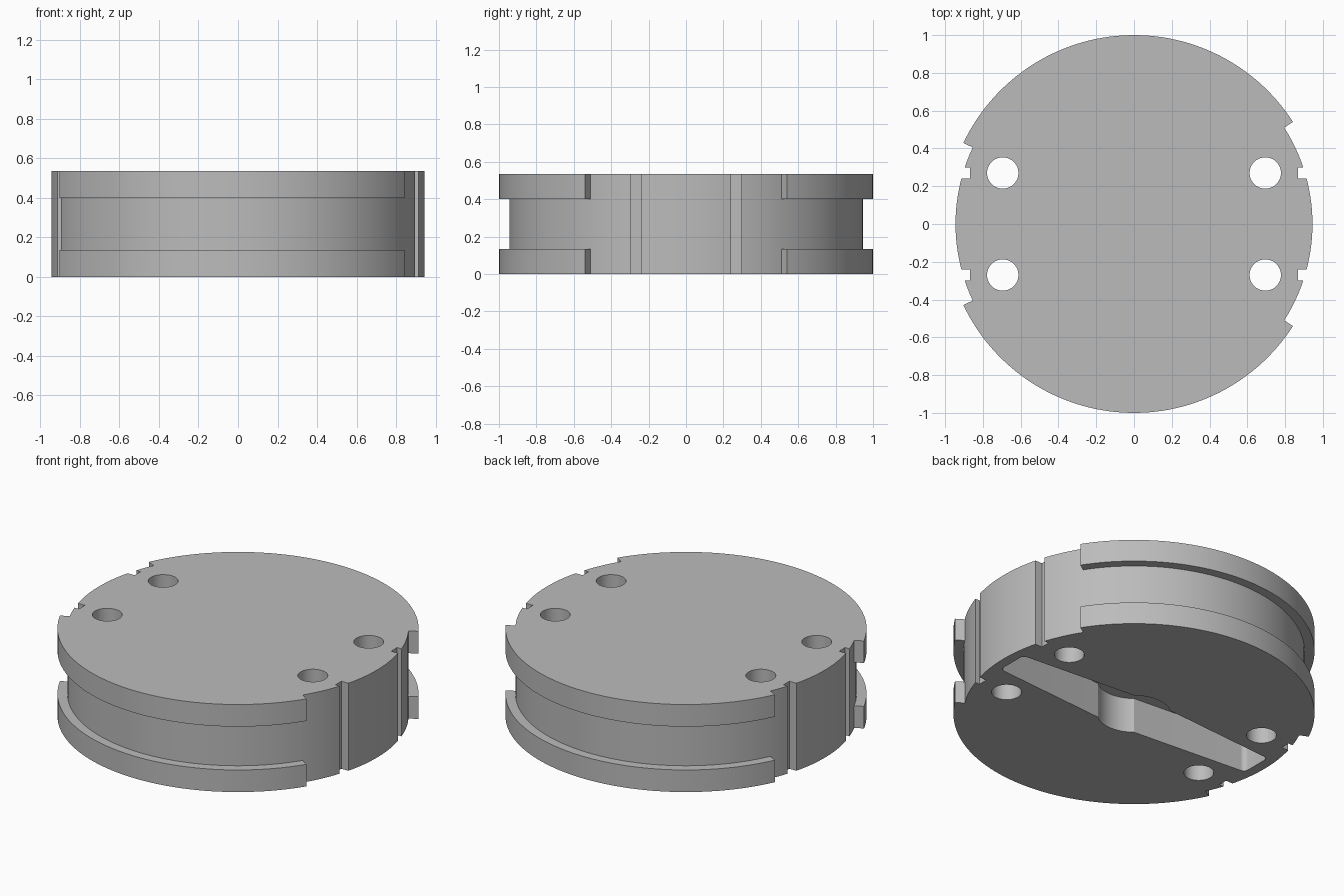
import bpy, bmesh
from math import radians, cos, sin, pi, sqrt, atan2

if "Cube" in bpy.data.objects:
    bpy.data.objects.remove(bpy.data.objects["Cube"], do_unlink=True)

HEIGHT, FLANGE = 0.535, 0.135
CORE_R, RIM_R = 0.945, 1.0
OVER = 0.1  # how far cutters reach past the body

grey = bpy.data.materials.new("plain grey")
grey.use_nodes = True
grey.diffuse_color = (0.5, 0.5, 0.5, 1)
grey.node_tree.nodes["Principled BSDF"].inputs["Base Color"].default_value = (0.5, 0.5, 0.5, 1)


def arc(r, start, end, steps, cx=0, cy=0):
    """Points along an arc, angles in radians."""
    angles = [start + (end - start) * i / steps for i in range(steps + 1)]
    return [(cx + r * cos(a), cy + r * sin(a)) for a in angles]


def circle(r, steps, cx=0, cy=0):
    return arc(r, 0, 2 * pi, steps, cx, cy)[:-1]


def box(x0, x1, y0, y1):
    return [(x0, y0), (x1, y0), (x1, y1), (x0, y1)]


def prisms(name, parts):
    """One object made of upright prisms, each (outline, bottom, top)."""
    bm = bmesh.new()
    for outline, z0, z1 in parts:
        low = [bm.verts.new((x, y, z0)) for x, y in outline]
        high = [bm.verts.new((x, y, z1)) for x, y in outline]
        bm.faces.new(low[::-1])
        bm.faces.new(high)
        for i in range(len(low)):
            j = (i + 1) % len(low)
            bm.faces.new((low[i], low[j], high[j], high[i]))
    bmesh.ops.recalc_face_normals(bm, faces=bm.faces)
    mesh = bpy.data.meshes.new(name)
    bm.to_mesh(mesh)
    bm.free()
    mesh.materials.append(grey)
    obj = bpy.data.objects.new(name, mesh)
    bpy.context.collection.objects.link(obj)
    return obj


def combine(target, tool, operation):
    """Apply a boolean and discard the tool object."""
    mod = target.modifiers.new(operation.title(), "BOOLEAN")
    mod.operation, mod.object, mod.solver = operation, tool, "EXACT"
    bpy.context.view_layer.objects.active = target
    bpy.ops.object.modifier_apply(modifier=mod.name)
    bpy.data.objects.remove(tool, do_unlink=True)


# Round core
body = prisms("spool_body", [(circle(CORE_R, 144), 0, HEIGHT)])

# Flange segments: front and back, at the bottom and the top
start, end = radians(32.7), radians(154.6)
flanges = []
for side in (1, -1):
    ring = arc(RIM_R, start, end, 60) + arc(0.85, end, start, 60)
    ring = [(x, side * y) for x, y in ring][::side]
    flanges.append((ring, 0, FLANGE))
    flanges.append((ring, HEIGHT - FLANGE, HEIGHT))
combine(body, prisms("flanges", flanges), "UNION")

# Through holes and edge notches, mirrored to all four corners
cuts = []
for sx in (1, -1):
    for sy in (1, -1):
        cuts.append((circle(0.083, 40, sx * 0.695, sy * 0.27), -OVER, HEIGHT + OVER))
        xs = sorted((sx * 0.867, sx * 1.1))
        ys = sorted((sy * 0.24, sy * 0.298))
        cuts.append((box(*xs, *ys), -OVER, HEIGHT + OVER))
combine(body, prisms("hole_cutter", cuts), "DIFFERENCE")

# Underside pocket: round hub with two tapered arms and rounded corners
HUB_R, HUB_X, TIP_X, TIP_Y, FILLET = 0.203, 0.13, 0.883, 0.1, 0.03
hub_y = sqrt(HUB_R ** 2 - HUB_X ** 2)
hub_a = atan2(hub_y, HUB_X)
fx, fy = TIP_X - FILLET, TIP_Y - FILLET
arm = arc(FILLET, -pi / 2, 0, 6, fx, -fy) + arc(FILLET, 0, pi / 2, 6, fx, fy)
pocket = arm + arc(HUB_R, hub_a, pi - hub_a, 20)
pocket += [(-x, -y) for x, y in pocket]
combine(body, prisms("pocket_cutter", [(pocket, -OVER, 0.215)]), "DIFFERENCE")

# Smooth the round walls, keep the edges crisp
bpy.ops.object.select_all(action="DESELECT")
body.select_set(True)
bpy.context.view_layer.objects.active = body
bpy.ops.object.shade_smooth_by_angle(angle=radians(25))
